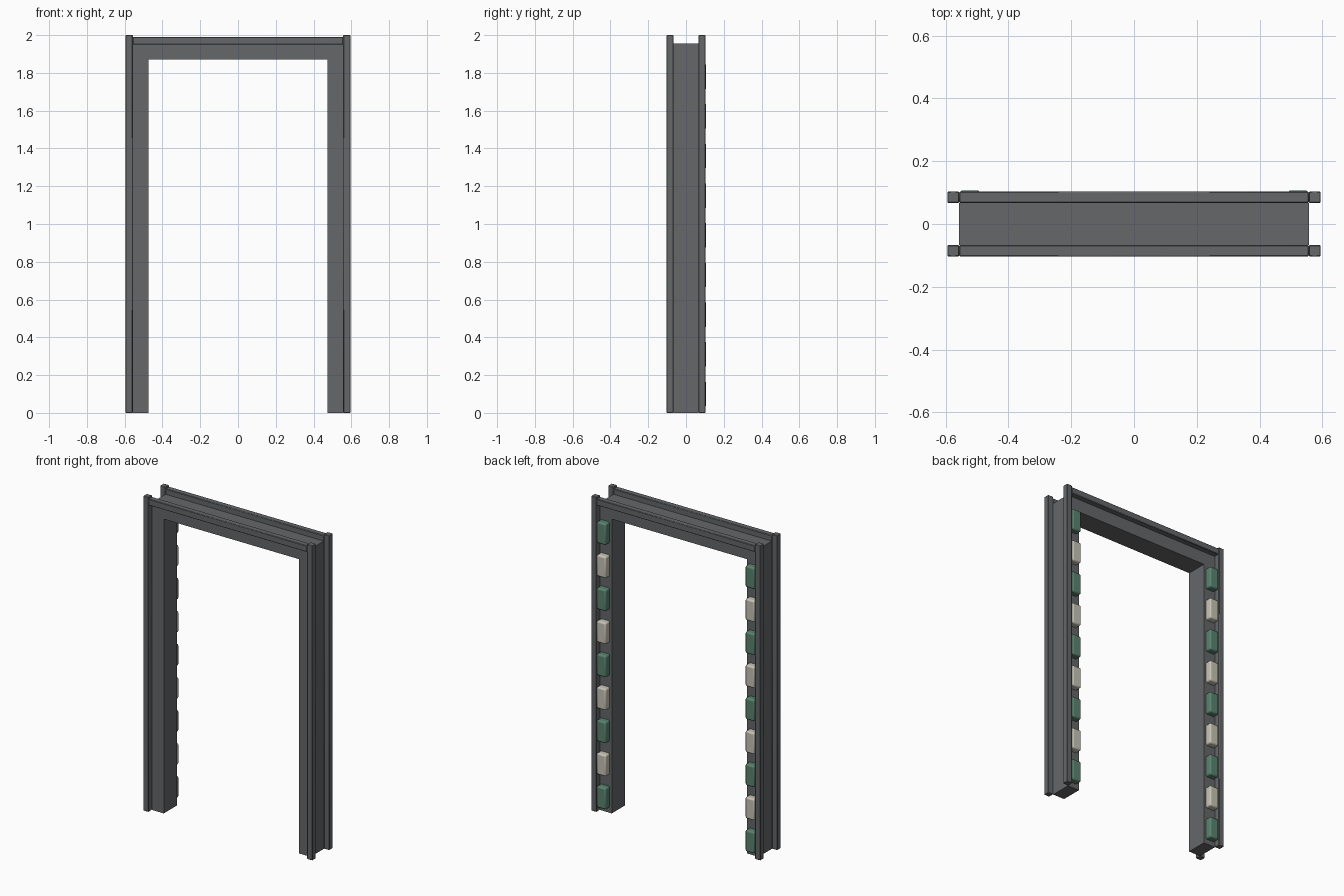
import bpy
from mathutils import Vector

cube = bpy.data.objects.get("Cube")
if cube:
    bpy.data.objects.remove(cube, do_unlink=True)


def material(name, rgb):
    mat = bpy.data.materials.new(name)
    mat.use_nodes = True
    color = (*rgb, 1.0)
    mat.diffuse_color = color
    mat.node_tree.nodes["Principled BSDF"].inputs["Base Color"].default_value = color
    return mat


steel = material("dark grey steel", (0.13, 0.135, 0.14))
green = material("green lamp", (0.10, 0.23, 0.16))
cream = material("cream lamp", (0.58, 0.55, 0.46))


def box(name, low, high, mat, bevel=0.0, segments=1):
    """Box between two corners, with optional rounded edges."""
    low, high = Vector(low), Vector(high)
    bpy.ops.mesh.primitive_cube_add(size=1, location=(low + high) / 2)
    obj = bpy.context.object
    obj.name = name
    obj.scale = high - low
    bpy.ops.object.transform_apply(location=False, rotation=False, scale=True)
    obj.data.materials.append(mat)
    if bevel:
        mod = obj.modifiers.new("rounded edges", "BEVEL")
        mod.width = bevel
        mod.segments = segments
        bpy.ops.object.shade_smooth_by_angle()
    return obj


INNER, PANEL, OUTER = 0.475, 0.557, 0.595   # x of opening, post and rail
DEPTH, FACE = 0.067, 0.104                  # y of post and rail faces
LINTEL, PANEL_TOP = 1.87, 1.955

# Header panel across the opening
box("header_panel", (-INNER, -DEPTH, LINTEL), (INNER, DEPTH, PANEL_TOP), steel)

# Header rails, front and back
for label, y in (("front", -FACE), ("back", DEPTH)):
    box(label + "_header_rail", (-PANEL, y, PANEL_TOP - 0.005),
        (PANEL, y + FACE - DEPTH, 1.99), steel, 0.003)

for side, s in (("left", 1), ("right", -1)):
    # Post panel
    xs = sorted((s * INNER, s * PANEL))
    box(side + "_post", (xs[0], -DEPTH, 0), (xs[1], DEPTH, PANEL_TOP), steel)

    # Corner rails on the outer edge of the post
    xs = sorted((s * PANEL, s * OUTER))
    for label, y in (("front", -FACE), ("back", DEPTH)):
        box(f"{side}_{label}_rail", (xs[0], y, 0),
            (xs[1], y + FACE - DEPTH, 2), steel, 0.003)

    # Column of alternating lamps on the back of the post
    xs = sorted((s * 0.49, s * 0.555))
    for i in range(9):
        z = 0.10 + 0.21 * i
        box(f"{side}_lamp_{i + 1}", (xs[0], DEPTH - 0.01, z - 0.068),
            (xs[1], 0.107, z + 0.068), cream if i % 2 else green, 0.01, 3)
